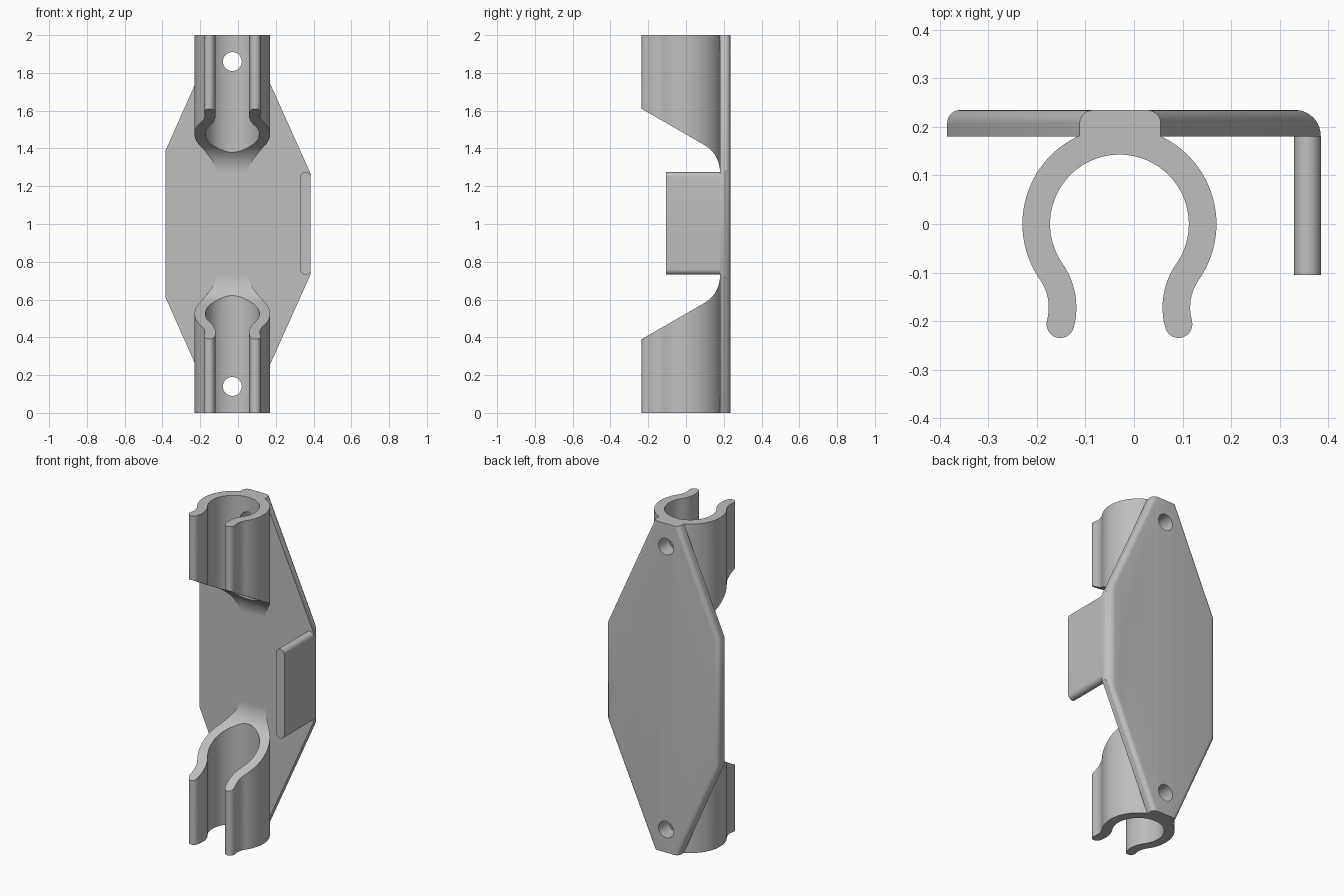
import bpy, bmesh
from math import cos, sin, radians, pi

cube = bpy.data.objects.get("Cube")
if cube:
    bpy.data.objects.remove(cube, do_unlink=True)

grey = bpy.data.materials.new("plain grey")
grey.use_nodes = True
grey.diffuse_color = (0.52, 0.52, 0.52, 1)
grey.node_tree.nodes["Principled BSDF"].inputs["Base Color"].default_value = grey.diffuse_color

CX = -0.03            # clip axis
BACK, FRONT = 0.235, 0.18   # plate faces


def arc(cx, cy, r, start, end, n):
    """Points along an arc, angles in degrees."""
    angles = [radians(start + (end - start) * i / n) for i in range(n + 1)]
    return [(cx + r * cos(a), cy + r * sin(a)) for a in angles]


def prism(name, points, axis, low, high, bevel_rule=None, bevel=0.0):
    """Extrude a 2D outline along an axis, optionally rounding chosen edges."""
    place = {"x": lambda p, h: (h, p[0], p[1]),
             "y": lambda p, h: (p[0], h, p[1]),
             "z": lambda p, h: (p[0], p[1], h)}[axis]
    bm = bmesh.new()
    rings = [[bm.verts.new(place(p, h)) for p in points] for h in (low, high)]
    for ring in rings:
        bm.faces.new(ring)
    n = len(points)
    for i in range(n):
        j = (i + 1) % n
        bm.faces.new((rings[0][i], rings[0][j], rings[1][j], rings[1][i]))
    bmesh.ops.recalc_face_normals(bm, faces=bm.faces)
    if bevel_rule:
        edges = [e for e in bm.edges if bevel_rule(*e.verts)]
        bmesh.ops.bevel(bm, geom=edges, offset=bevel, segments=6,
                        profile=0.5, affect='EDGES')
    mesh = bpy.data.meshes.new(name)
    bm.to_mesh(mesh)
    bm.free()
    mesh.materials.append(grey)
    obj = bpy.data.objects.new(name, mesh)
    bpy.context.collection.objects.link(obj)
    return obj


def boolean(obj, cutter, operation):
    """Apply a boolean and discard the cutter."""
    mod = obj.modifiers.new("cut", 'BOOLEAN')
    mod.object, mod.operation, mod.solver = cutter, operation, 'EXACT'
    bpy.context.view_layer.objects.active = obj
    bpy.ops.object.modifier_apply(modifier=mod.name)
    bpy.data.objects.remove(cutter, do_unlink=True)


def drill(obj, z):
    boolean(obj, prism("hole_cutter", arc(CX, z, 0.05, 0, 352.5, 47), "y", 0.05, 0.4),
            'DIFFERENCE')


# Back plate: long octagon with rounded rear side edges
half = [(-0.112, 2), (-0.385, 1.385)]
right = [(0.385, 1.265), (0.055, 2)]
outline = half + [(x, 2 - z) for x, z in reversed(half)]
outline += [(x, 2 - z) for x, z in reversed(right)] + right
plate = prism("back_plate", outline, "y", FRONT, BACK,
              lambda a, b: min(a.co.y, b.co.y) > 0.23 and abs(a.co.z - b.co.z) > 0.1,
              0.027)
# larger bend radius along the tab side
bend = arc(0.3849 - 0.053, BACK - 0.053, 0.053, 0, 90, 10)
bend = [(0.3849, 0.1)] + bend + [(0.2, BACK), (0.2, 0.3), (-0.5, 0.3), (-0.5, 0.1)]
boolean(plate, prism("bend_cutter", bend, "z", -0.1, 2.1), 'INTERSECT')
for z in (0.14, 1.86):
    drill(plate, z)

# Side tab with fully rounded ends
tab_r = 0.0275
tab_x = 0.385 - tab_r
stadium = arc(tab_x, 1.275 - tab_r, tab_r, 0, 180, 16)
stadium += arc(tab_x, 0.732 + tab_r, tab_r, 180, 360, 16)
tab = prism("side_tab", stadium, "y", -0.105, FRONT + 0.001)

# Clip cross-section: open ring whose ends curl outwards into rounded lips
outer, inner, curl = 0.2, 0.143, 0.1
wall = outer - inner
lip_x = (outer + curl) * cos(radians(215))
lip_y = (outer + curl) * sin(radians(215))
tip = radians(-15.5)
mid = curl + wall / 2
cap = arc(lip_x + mid * cos(tip), lip_y + mid * sin(tip), wall / 2,
          -15.5, -195.5, 12)
left_in = arc(0, 0, inner, 90, 215, 32)[1:] + arc(lip_x, lip_y, curl + wall, 35, -15.5, 12)[1:]
left_out = arc(lip_x, lip_y, curl, -15.5, 35, 12)[1:] + arc(0, 0, outer, 215, 90, 32)[1:-1]
left = [(0, inner)] + left_in + cap[1:] + left_out + [(0, outer)]
section = left + [(-x, y) for x, y in reversed(left[1:-1])]
section = [(x + CX, y) for x, y in section]

# Clip side outline: sloped underside sweeping down into the plate
sweep = 0.1654
side = [(-0.4, 1.705)] + arc(FRONT - sweep, 1.275, sweep, 60, 0, 14)
side += [(FRONT + 0.001, 1.275), (FRONT + 0.001, 2.1), (-0.4, 2.1)]
upper = prism("upper_clip", section, "z", 1.2, 2)
boolean(upper, prism("slope_cutter", side, "x", -0.5, 0.5), 'INTERSECT')
drill(upper, 1.86)

# Lower clip is the upper one mirrored about mid height
lower = bpy.data.objects.new("lower_clip", upper.data.copy())
bpy.context.collection.objects.link(lower)
for v in lower.data.vertices:
    v.co.z = 2 - v.co.z
lower.data.flip_normals()

# Smooth curved faces, keep hard edges
bpy.ops.object.select_all(action='DESELECT')
for obj in (plate, tab, upper, lower):
    obj.select_set(True)
bpy.context.view_layer.objects.active = plate
bpy.ops.object.shade_smooth_by_angle(angle=radians(30))
